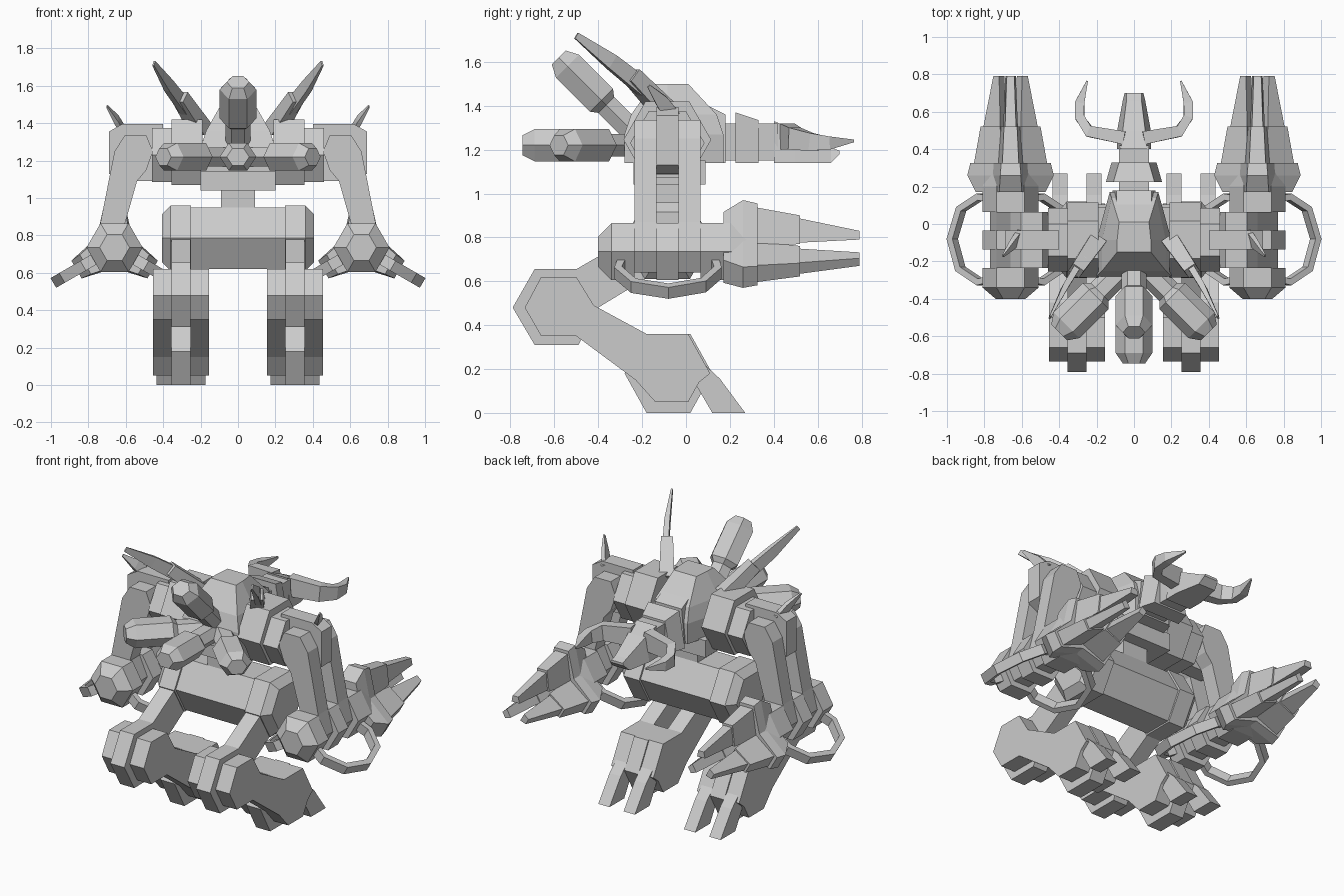
import bpy, bmesh
from math import cos, sin, pi, radians
from mathutils import Vector

if "Cube" in bpy.data.objects:
    bpy.data.objects.remove(bpy.data.objects["Cube"])

GREY = (0.6, 0.6, 0.6, 1)
metal = bpy.data.materials.new("plain grey")
metal.use_nodes = True
metal.diffuse_color = GREY
metal.node_tree.nodes["Principled BSDF"].inputs["Base Color"].default_value = GREY


def loft(name, rings, mirror=False):
    """Closed solid through rings of equal length, optionally mirrored in x."""
    bm = bmesh.new()
    loops = [[bm.verts.new(p) for p in ring] for ring in rings]
    n = len(loops[0])
    for a, b in zip(loops, loops[1:]):
        for i in range(n):
            j = (i + 1) % n
            bm.faces.new((a[i], a[j], b[j], b[i]))
    bm.faces.new(loops[0])
    bm.faces.new(loops[-1])
    bmesh.ops.recalc_face_normals(bm, faces=bm.faces[:])
    mesh = bpy.data.meshes.new(name)
    bm.to_mesh(mesh)
    bm.free()
    mesh.materials.append(metal)
    ob = bpy.data.objects.new(name, mesh)
    bpy.context.collection.objects.link(ob)
    if mirror:
        ob.modifiers.new("mirror", "MIRROR").use_mirror_merge = False
    return ob


def place(axis, t, u, v):
    return {"x": (t, u, v), "y": (u, t, v), "z": (u, v, t)}[axis]


def prism(name, axis, profile, a, b, mirror=False):
    return loft(name, [[place(axis, t, u, v) for u, v in profile] for t in (a, b)], mirror)


def hexagon(u, v, ru, rv):
    return [(u + ru * k, v + rv * s) for k, s in
            ((-1, 0), (-.5, 1), (.5, 1), (1, 0), (.5, -1), (-.5, -1))]


def hex_bar(name, axis, u, v, steps, mirror=False):
    """Hexagonal bar; steps are (position, half width, half height)."""
    rings = [[place(axis, t, p, q) for p, q in hexagon(u, v, ru, rv)] for t, ru, rv in steps]
    return loft(name, rings, mirror)


def rect(x, y0, y1, z):
    return [(-x, y0, z), (x, y0, z), (x, y1, z), (-x, y1, z)]


def cross(x, y, z0, z1, inset=0):
    return [(-x, y, z0), (x, y, z0), (x - inset, y, z1), (-x + inset, y, z1)]


def sweep(name, path, sizes, sides=4, up=(0, 0, 1), mirror=False):
    """Sweep a polygon along a path; sizes are (half width, half height)."""
    pts = [Vector(p) for p in path]
    grow = 1 / cos(pi / 4) if sides == 4 else 1
    turn = pi / 4 if sides == 4 else 0
    rings = []
    for i, p in enumerate(pts):
        tan = (pts[min(i + 1, len(pts) - 1)] - pts[max(i - 1, 0)]).normalized()
        side = tan.cross(Vector(up)).normalized()
        top = side.cross(tan)
        w, h = sizes[i]
        rings.append([p + grow * (side * w * cos(a) + top * h * sin(a))
                      for a in (turn + 2 * pi * k / sides for k in range(sides))])
    return loft(name, rings, mirror)


MID = -0.085    # depth of the body axis
LEG = 0.305     # leg centre
ARM = 0.66      # forearm centre
FORE = 0.735    # forearm height

# Pelvis, hip rings and waist
hex_bar("pelvis", "x", MID, 0.785, [(-0.26, 0.19, 0.165), (0.26, 0.19, 0.165)])
hex_bar("hip_ring", "x", MID, 0.785,
        [(0.25, 0.205, 0.175), (0.36, 0.205, 0.175), (0.405, 0.15, 0.13)], True)
loft("waist", [rect(0.09, -0.18, 0.01, z) for z in (0.9, 1.06)])
loft("belly", [rect(0.2, -0.24, 0.09, z) for z in (1.04, 1.15)])

# Legs: thigh with knee disc, paired shin plates, foot disc and toes
prism("thigh", "x", [(-0.79, 0.48), (-0.69, 0.655), (-0.5, 0.655), (-0.25, 0.8), (-0.08, 0.8),
                     (-0.12, 0.65), (-0.4, 0.48), (-0.49, 0.31), (-0.69, 0.31)],
      LEG - 0.05, LEG + 0.05, True)
shin = [(-0.735, 0.48), (-0.66, 0.62), (-0.5, 0.62), (-0.42, 0.49), (-0.18, 0.36), (0.01, 0.36),
        (0.11, 0.18), (0.06, 0.14), (0.01, 0.05), (-0.14, 0.05), (-0.23, 0.15),
        (-0.5, 0.35), (-0.66, 0.35)]
toe = [(0.0, 0.3), (0.155, 0.155), (0.27, 0), (0.12, 0), (0.05, 0.12)]
for label, s in (("outer", 1), ("inner", -1)):
    prism(label + "_shin", "x", shin, LEG + s * 0.05, LEG + s * 0.15, True)
    prism(label + "_toe", "x", toe, LEG + s * 0.05, LEG + s * 0.13, True)
hex_bar("foot", "x", -0.08, 0.18, [(LEG + s * 0.05, 0.2, 0.18) for s in (-1, 1)], True)


# Torso: footprint narrows to the back, top slopes in
def footprint(x, back, y0, y1, z):
    half = [(x, y0), (x, MID), (back, y1)]
    return [(a, b, z) for a, b in half] + [(-a, b, z) for a, b in reversed(half)]


loft("torso", [footprint(0.2, 0.13, -0.28, 0.17, 1.14), footprint(0.2, 0.13, -0.28, 0.17, 1.27),
               footprint(0.17, 0.12, -0.25, 0.14, 1.36), footprint(0.09, 0.08, -0.15, 0.01, 1.5)])
loft("neck", [cross(0.13, 0.0, 1.14, 1.45, 0.04), cross(0.115, 0.18, 1.14, 1.36, 0.02)])

# Head segments, beak and mandibles
loft("neck_link", [cross(0.08, y, 1.15, 1.32) for y in (0.15, 0.42)])
loft("neck_collar", [cross(0.15, 0.225, 1.14, 1.37, 0.04), cross(0.12, 0.33, 1.14, 1.335, 0.04)])
loft("beak", [cross(0.09, 0.4, 1.14, 1.33, 0.02), cross(0.09, 0.5, 1.14, 1.29, 0.03),
              cross(0.06, 0.66, 1.14, 1.21, 0.02), cross(0.05, 0.7, 1.18, 1.195, 0.01)])
sweep("mandible", [(0.05, 0.46, 1.26), (0.24, 0.495, 1.25), (0.29, 0.57, 1.235),
                   (0.29, 0.65, 1.23), (0.25, 0.765, 1.24)],
      [(0.035, 0.06), (0.03, 0.05), (0.025, 0.04), (0.025, 0.03), (0.004, 0.006)], mirror=True)

# Four guns radiating from one point
hub = Vector((0, -0.18, 1.22))
gun_steps = [(0.0, 0.068), (0.26, 0.068), (0.29, 0.098), (0.51, 0.098), (0.565, 0.06)]


def gun(name, direction, up=(0, 0, 1), mirror=False):
    d = Vector(direction).normalized()
    sweep(name, [hub + d * t for t, r in gun_steps],
          [(r, r * 0.87) for t, r in gun_steps], 6, up, mirror)


gun("front_gun", (0, -1, 0))
gun("side_gun", (1, -1, 0), mirror=True)
gun("upper_gun", (0, -1, 1), (0, 1, 1))

# Shoulders
hex_bar("shoulder_pad", "x", MID, 1.245, [(0.19, 0.2, 0.175), (0.355, 0.2, 0.175)], True)
hex_bar("shoulder_axle", "x", MID, 1.23, [(0.35, 0.17, 0.145), (0.46, 0.17, 0.145)], True)
prism("shoulder_block", "y", [(0.4, 1.09), (0.4, 1.395), (0.62, 1.395), (0.69, 1.355),
                              (0.69, 1.13), (0.62, 1.09)], MID - 0.05, MID + 0.05, True)
sweep("shoulder_spike", [(0.61, -0.06, 1.35), (0.65, -0.11, 1.42), (0.7, -0.17, 1.49)],
      [(0.035, 0.014), (0.03, 0.012), (0.008, 0.004)], up=(1, 0, 0), mirror=True)

# Back-swept horns
sweep("horn_base", [(0.2, -0.09, 1.37), (0.31, -0.25, 1.54)],
      [(0.045, 0.045), (0.035, 0.035)], mirror=True)
sweep("horn_blade", [(0.28, -0.19, 1.48), (0.37, -0.34, 1.6), (0.45, -0.5, 1.72)],
      [(0.018, 0.04), (0.016, 0.035), (0.005, 0.015)], mirror=True)

# Upper arms: paired plates around an elbow disc
upper_arm = [(0.455, 1.25), (0.49, 1.335), (0.605, 1.335), (0.66, 1.25), (0.735, 0.87),
             (0.77, 0.735), (0.715, 0.64), (0.605, 0.64), (0.55, 0.735), (0.605, 0.86),
             (0.54, 1.09), (0.49, 1.15)]
for label, s in (("front", -1), ("back", 1)):
    prism(label + "_arm_plate", "y", upper_arm, MID + s * 0.05, MID + s * 0.15, True)
hex_bar("elbow", "y", ARM, FORE, [(MID + s * 0.05, 0.15, 0.13) for s in (-1, 1)], True)

# Forearms
hex_bar("forearm_cap", "y", ARM, FORE,
        [(-0.4, 0.08, 0.07), (-0.34, 0.15, 0.13), (-0.235, 0.15, 0.13)], True)
hex_bar("forearm_core", "y", ARM, FORE, [(-0.25, 0.09, 0.08), (0.1, 0.09, 0.08)], True)
hex_bar("wrist", "y", ARM, FORE,
        [(0.065, 0.15, 0.13), (0.2, 0.15, 0.13), (0.32, 0.11, 0.095)], True)

# Three claws around each wrist


def radial(angle, r, y, t=0):
    a = radians(angle)
    return Vector((ARM + r * cos(a) - t * sin(a), y, FORE + r * sin(a) + t * cos(a)))


# Claw sections: (y, inner radius, outer radius, inner half width, outer half width)
knuckle = [(0.17, 0.03, 0.18, 0.09, 0.06), (0.26, 0.03, 0.235, 0.1, 0.055),
           (0.325, 0.03, 0.22, 0.095, 0.05)]
claw = [(0.3, 0.02, 0.205, 0.07, 0.045), (0.52, 0.035, 0.165, 0.05, 0.035)]
tip = [(0.5, 0.04, 0.155, 0.04, 0.03), (0.79, 0.055, 0.095, 0.028, 0.02)]
for label, angle in (("upper", 90), ("outer", -30), ("inner", 210)):
    for part, sections in (("knuckle", knuckle), ("claw", claw), ("claw_tip", tip)):
        loft(label + "_" + part,
             [[radial(angle, a, y, -p), radial(angle, a, y, p),
               radial(angle, b, y, q), radial(angle, b, y, -q)]
              for y, a, b, p, q in sections], True)

# Hose loops under each forearm
loop = [(0.13, 0.1), (0.145, 0.19), (0.08, 0.305), (-0.08, 0.36),
        (-0.24, 0.31), (-0.31, 0.19), (-0.29, 0.1)]
for label, angle in (("outer", -30), ("inner", 210)):
    normal = radial(angle, 0, 0, 1) - radial(angle, 0, 0)
    sweep(label + "_hose", [radial(angle, r, y) for y, r in loop],
          [(0.018, 0.03)] * len(loop), 4, normal, True)
